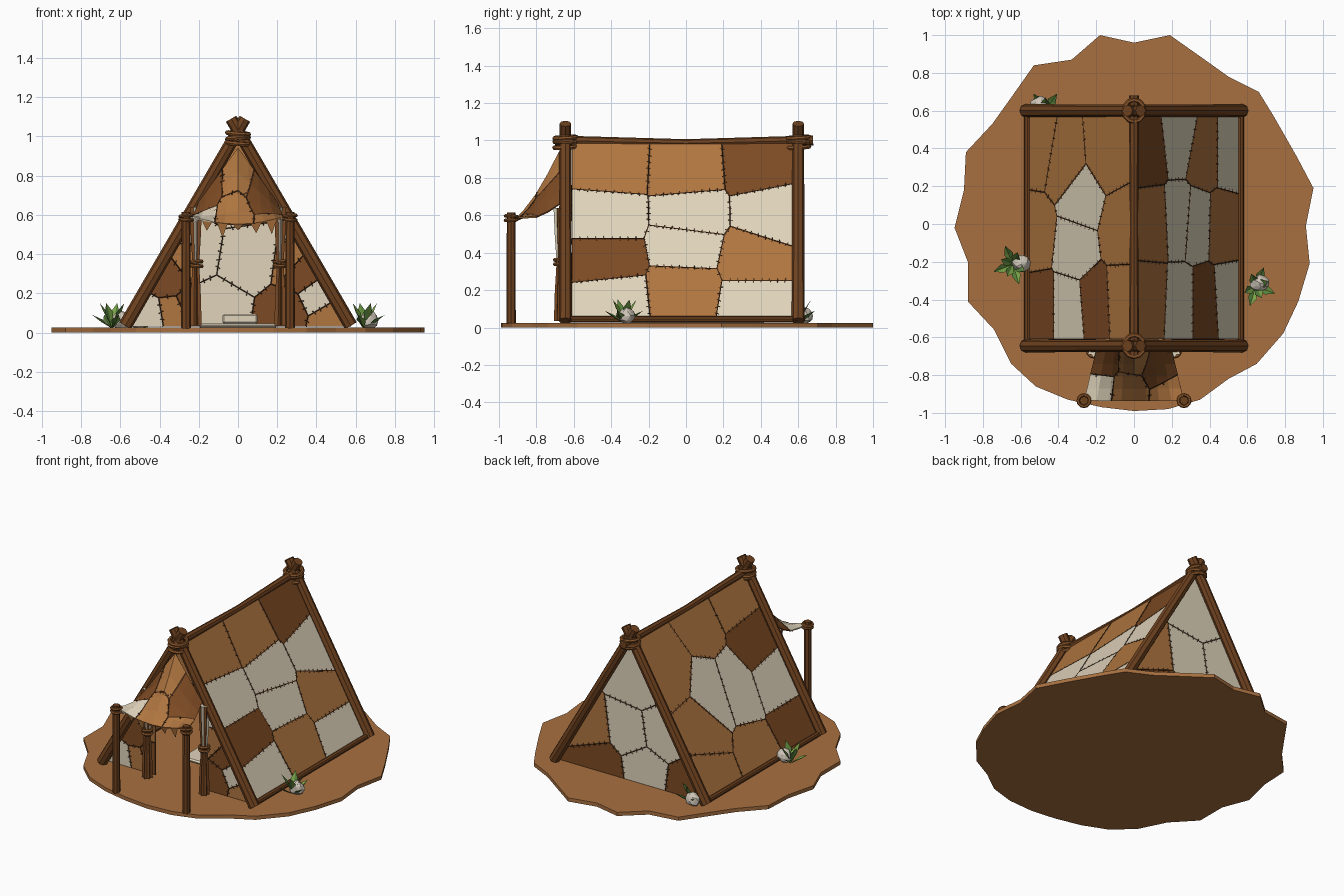
import bpy, bmesh, math, random
from mathutils import Vector, Matrix

if "Cube" in bpy.data.objects:
    bpy.data.objects.remove(bpy.data.objects["Cube"])
random.seed(4)

def lin(h):
    c = [int(h[i:i + 2], 16) / 255 for i in (0, 2, 4)]
    return [v / 12.92 if v < .04 else ((v + .055) / 1.055) ** 2.4 for v in c] + [1]

MATS = {}
for name, h in dict(earth="a87040", wood="6f421f", rope="8a5529", cream="e0d4bb", tan="b07640", brown="7c4a23",
                    seam="3f2614", leaf="7aa548", dark_leaf="55803a", stone="cdc4b6").items():
    MATS[name] = bpy.data.materials.new(name)
    MATS[name].diffuse_color = lin(h)

def make(name, bm, *mats):
    me = bpy.data.meshes.new(name)
    bm.to_mesh(me)
    bm.free()
    ob = bpy.data.objects.new(name, me)
    bpy.context.collection.objects.link(ob)
    for m in mats:
        me.materials.append(MATS[m])
    return ob

def tube(bm, p, q, r1, r2=None, n=8):
    p, q = Vector(p), Vector(q)
    rot = (q - p).to_track_quat('Z', 'Y').to_matrix().to_4x4()
    bmesh.ops.create_cone(bm, cap_ends=True, segments=n, radius1=r1, radius2=r2 or r1,
                          depth=(q - p).length, matrix=Matrix.Translation((p + q) / 2) @ rot)

def pole(name, p, q, r1, r2=None):
    bm = bmesh.new()
    tube(bm, p, q, r1, r2)
    return make(name, bm, "wood")

def lashing(name, loc, rx, ry, zs, r=.012):
    for i, z in enumerate(zs):
        bpy.ops.mesh.primitive_torus_add(major_segments=12, minor_segments=6, major_radius=1, minor_radius=r / rx,
                                         location=(loc[0], loc[1], z), rotation=(.06 * (-1) ** i, .08 * (-1) ** i, 0))
        ob = bpy.context.object
        ob.scale = (rx, ry, rx)
        ob.name = f"{name}_{i}"
        ob.data.materials.append(MATS["rope"])

def clip(poly, n, d):
    out = []
    for a, b in zip(poly, poly[1:] + poly[:1]):
        da, db = a.dot(n) - d, b.dot(n) - d
        if da <= 0:
            out.append(a)
        if da * db < 0:
            out.append(a.lerp(b, da / (da - db)))
    return out

HIDES = ["cream", "tan", "brown"]

def hide(name, outline, seeds, fn, cuts=()):
    """Patchwork skin: one cell per seed, laid on a surface, with stitched seams."""
    bm, sm = bmesh.new(), bmesh.new()
    pts = [Vector(s[:2]) for s in seeds]
    for i, s in enumerate(pts):
        poly = [Vector(o) for o in outline]
        for t in pts:
            if t != s and poly:
                poly = clip(poly, t - s, (t - s).dot(s + t) / 2)
        if len(poly) > 2:
            bm.faces.new([bm.verts.new((*p, 0)) for p in poly]).material_index = i
    bmesh.ops.remove_doubles(bm, verts=bm.verts, dist=1e-4)
    for co, no in cuts:
        bmesh.ops.bisect_plane(bm, geom=bm.verts[:] + bm.edges[:] + bm.faces[:], plane_co=co, plane_no=no)
    for v in bm.verts:
        v.co = fn(v.co.x, v.co.y)
    bm.normal_update()
    for e in bm.edges:
        if len({f.material_index for f in e.link_faces}) == 2:
            a, b = e.verts[0].co, e.verts[1].co
            d, n = b - a, e.link_faces[0].normal
            tube(sm, a, b, .0065, n=4)
            side = d.cross(n).normalized() * .012
            for k in range(1, int(d.length / .045) + 1):
                c = a + d * k / (int(d.length / .045) + 1)
                skew = d.normalized() * random.uniform(-.006, .006)
                tube(sm, c - side - skew, c + side + skew, .006, n=4)
    for f in bm.faces:
        f.material_index = HIDES.index(seeds[f.material_index][2])
    bmesh.ops.recalc_face_normals(bm, faces=bm.faces)
    mod = make(name, bm, *HIDES).modifiers.new("thickness", 'SOLIDIFY')
    mod.thickness, mod.offset = .008, 0
    make(name + "_seams", sm, "seam")

# Irregular earth base
outline = [(-.18, 1), (0, .96), (.19, 1), (.36, .88), (.5, .78), (.66, .7), (.74, .57), (.86, .36), (.95, .19),
           (.91, -.01), (.93, -.21), (.87, -.41), (.79, -.58), (.65, -.74), (.5, -.82), (.35, -.93), (.18, -.98),
           (0, -.99), (-.17, -.97), (-.35, -.93), (-.52, -.86), (-.65, -.74), (-.74, -.56), (-.88, -.41), (-.88, -.2),
           (-.95, -.02), (-.9, .18), (-.89, .38), (-.75, .53), (-.65, .67), (-.53, .84), (-.33, .87)]
bm = bmesh.new()
f = bm.faces.new([bm.verts.new((x, y, 0)) for x, y in outline])
top = bmesh.ops.extrude_face_region(bm, geom=[f])["geom"]
bmesh.ops.translate(bm, verts=[v for v in top if isinstance(v, bmesh.types.BMVert)], vec=(0, 0, .025))
bmesh.ops.recalc_face_normals(bm, faces=bm.faces)
make("earth_base", bm, "earth")

# Crossed end poles, lashings, ridge and side rails
for end, y in (("front", -.645), ("back", .6)):
    for s in (-1, 1):
        pole(f"{end}_pole", (s * .575, y, .035), (-s * .035, y, 1.09), .035, .031)
    lashing(f"{end}_lashing", (0, y), .055, .058, (.965, .99, 1.015))
pole("ridge_front", (0, -.7, 1.0), (0, 0, .985), .027, .022)
pole("ridge_back", (0, 0, .985), (0, .68, 1.0), .022, .027)
for s in (-1, 1):
    pole("side_rail", (s * .565, -.63, .045), (s * .565, .6, .045), .017)

# Roof slopes
slope = [(-.61, .04), (.575, .04), (.575, .99), (-.61, .99)]
hide("right_roof", slope,
     [(-.4, .86, "tan"), (0, .84, "tan"), (.4, .87, "brown"), (-.42, .59, "cream"), (.02, .6, "cream"),
      (.45, .61, "cream"), (0, .44, "cream"), (-.42, .36, "brown"), (.37, .36, "tan"), (-.01, .2, "tan"),
      (-.4, .16, "cream"), (.37, .14, "cream")], lambda y, z: Vector((.575 * (1.01 - z), y, z)))
hide("left_roof", slope,
     [(.4, .13, "tan"), (.33, .37, "tan"), (.38, .77, "tan"), (-.03, .9, "tan"), (-.05, .09, "tan"),
      (.12, .53, "cream"), (-.12, .48, "cream"), (-.45, .42, "cream"), (-.45, .13, "brown"), (-.42, .65, "brown"),
      (-.4, .91, "tan")], lambda y, z: Vector((-.575 * (1.01 - z), y, z)))

# Back wall and front walls around the doorway
hide("back_wall", [(-.55, .03), (.55, .03), (0, .98)],
     [(-.02, .72, "cream"), (.33, .32, "tan"), (.25, .09, "brown"), (.03, .36, "cream"), (-.22, .4, "cream"),
      (-.1, .14, "cream"), (-.42, .1, "brown")], lambda x, z: Vector((x, .575, z)))
hide("front_wall_left", [(-.55, .03), (-.2, .03), (-.2, .62), (-.215, .62)],
     [(-.45, .08, "cream"), (-.33, .1, "tan"), (-.24, .14, "brown"), (-.35, .27, "brown"), (-.23, .36, "tan"),
      (-.23, .55, "cream")], lambda x, z: Vector((x, -.605, z)))
hide("front_wall_right", [(.55, .03), (.2, .03), (.2, .62), (.215, .62)],
     [(.47, .07, "tan"), (.4, .19, "cream"), (.25, .12, "brown"), (.33, .29, "brown"), (.23, .38, "tan"),
      (.23, .55, "cream")], lambda x, z: Vector((x, -.605, z)))
hide("front_gable", [(-.23, .6), (-.08, .57), (.08, .57), (.23, .6), (0, .98)],
     [(-.15, .62, "cream"), (.02, .62, "cream"), (.16, .62, "tan"), (0, .82, "tan")],
     lambda x, z: Vector((x, -.605, z)))

# Entrance awning: peaked at the gable, sagging at the outer edge
def awning(u, v):
    back = Vector((.2 * u, -.675, .94 - .28 * abs(u)))
    front = Vector((.265 * u, -.935, .6 - .05 * (1 - u * u)))
    p = back.lerp(front, v)
    p.z -= .04 * math.sin(math.pi * v)
    return p

hide("awning", [(-1, 0), (1, 0), (1, 1), (-1, 1)],
     [(-.8, .75, "cream"), (-.75, .2, "brown"), (0, .15, "tan"), (-.1, .75, "tan"), (.55, .4, "brown"),
      (.75, .85, "tan")], awning,
     [((x / 4, 0, 0), (1, 0, 0)) for x in range(-3, 4)] + [((0, y / 4, 0), (0, 1, 0)) for y in (1, 2, 3)])
bm = bmesh.new()
for i, u in enumerate((-.95, -.7, -.4, -.1, .25, .55, .8)):
    a, b = awning(u, 1), awning(u + .2, 1)
    tip = (a + b) / 2 + Vector((0, .015, -.03 - .02 * (i % 3)))
    bm.faces.new([bm.verts.new(p) for p in (a, tip, b)]).material_index = 0 if i in (0, 6) else 1
make("awning_ragged_edge", bm, "cream", "tan")

for s in (-1, 1):
    # Awning post with lashing
    pole("awning_post", (s * .265, -.935, .02), (s * .265, -.935, .615), .025, .023)
    lashing("awning_lashing", (s * .265, -.935), .031, .031, (.575, .595), .009)
    # Gathered door flap: pleated column pinched by a tie
    bm = bmesh.new()
    rings = []
    for z, r in ((.035, .034), (.18, .03), (.35, .02), (.5, .03), (.64, .036)):
        rings.append([bm.verts.new((s * .215 + r * (1 if k % 2 else .6) * math.cos(k * math.pi / 6),
                                    -.672 + r * (1 if k % 2 else .6) * math.sin(k * math.pi / 6), z))
                      for k in range(12)])
    for j in range(4):
        for k in range(12):
            m = (k + 1) % 12
            f = bm.faces.new((rings[j][k], rings[j][m], rings[j + 1][m], rings[j + 1][k]))
            f.material_index = 0 if j > 1 and k % 4 < 2 else 1
    bm.faces.new(rings[0][::-1])
    bm.faces.new(rings[-1])
    make("door_flap", bm, "cream", "brown")
    lashing("flap_tie", (s * .215, -.672), .03, .03, (.34, .36), .01)

# Bedding inside
for name, loc, size in (("sleeping_mat", (0, .05, .036), (.4, .75, .022)), ("pillow", (.01, .36, .07), (.18, .12, .05))):
    bm = bmesh.new()
    bmesh.ops.create_cube(bm, size=1, matrix=Matrix.Translation(loc) @ Matrix.Diagonal((*size, 1)))
    bmesh.ops.bevel(bm, geom=bm.edges[:], offset=.009, segments=1, affect='EDGES')
    make(name, bm, "cream")

# Leaf clumps with stones
def clump(name, x, y, rock, start, sweep, n=7):
    bm = bmesh.new()
    for i in range(n):
        a = math.radians(start + sweep * i / (n - 1))
        d, w = Vector((math.cos(a), math.sin(a), 0)), Vector((-math.sin(a), math.cos(a), 0)) * .024
        reach, h = (.11, .07) if i % 2 else (.07, .13)
        base = Vector((x, y, .02))
        mid = base + d * reach * .55 + Vector((0, 0, h * .65))
        tip = base + d * reach + Vector((0, 0, h))
        b, l, c, r, t = [bm.verts.new(p) for p in (base, mid + w, mid - Vector((0, 0, .012)), mid - w, tip)]
        for k, vs in enumerate(((b, c, l), (l, c, t), (b, r, c), (c, r, t))):
            bm.faces.new(vs).material_index = k // 2
    make(name + "_leaves", bm, "leaf", "dark_leaf")
    bm = bmesh.new()
    bmesh.ops.create_icosphere(bm, subdivisions=2, radius=.046,
                               matrix=Matrix.Translation((*rock, .062)) @ Matrix.Diagonal((1.1, .95, 1, 1)))
    for v in bm.verts:
        v.co += Vector([random.uniform(-.005, .005) for _ in range(3)])
    make(name + "_stone", bm, "stone")

clump("right_plant", .645, -.33, (.665, -.315), -150, 260)
clump("left_plant", -.64, -.215, (-.595, -.21), 70, 260)
clump("back_plant", -.47, .6, (-.5, .635), 20, 140, 5)

for m in bpy.data.materials:
    if m.users and not m.is_grease_pencil:
        m.use_nodes = True
        m.node_tree.nodes["Principled BSDF"].inputs["Base Color"].default_value = m.diffuse_color
